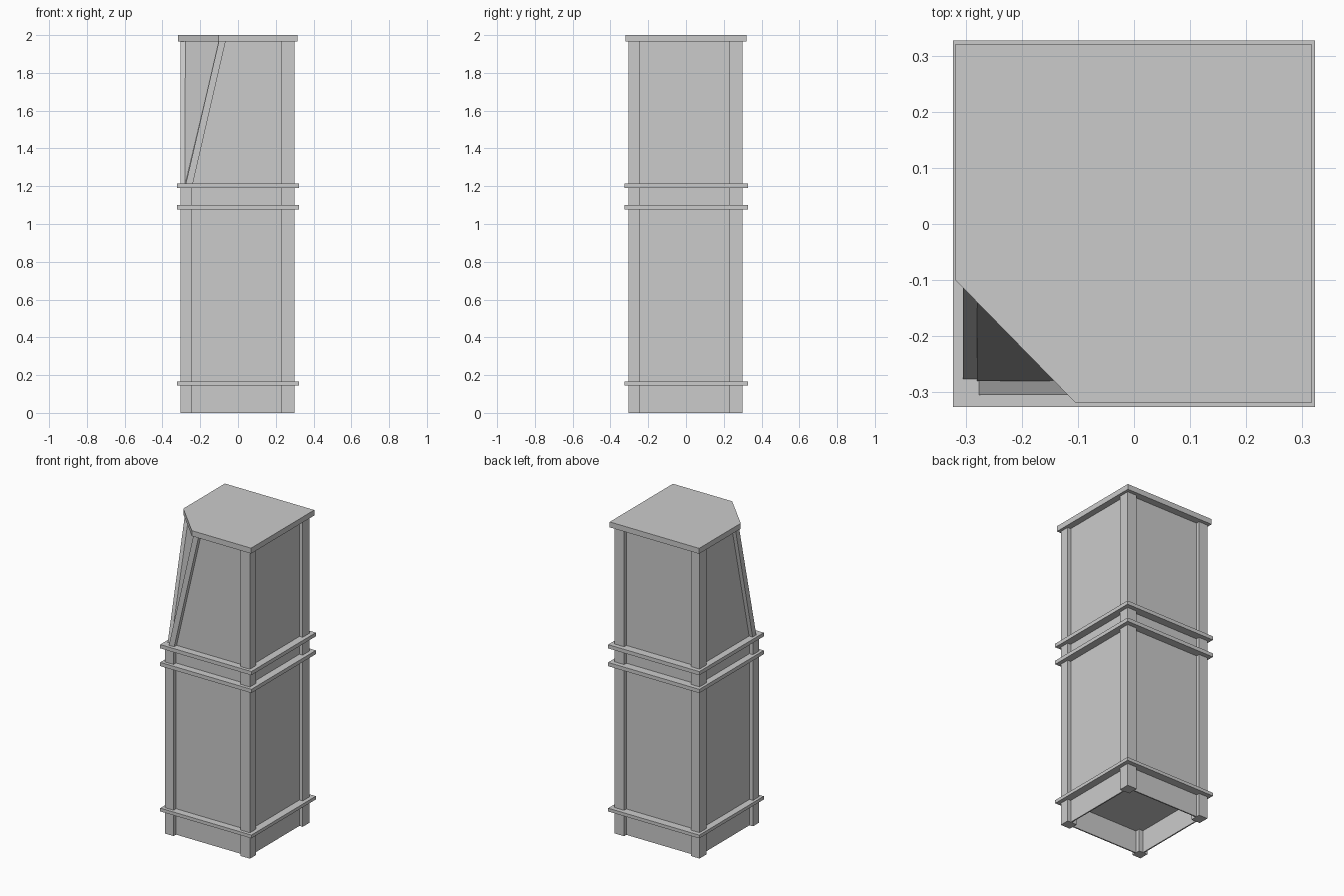
import bpy
import bmesh
from mathutils import Vector

cube = bpy.data.objects.get("Cube")
if cube:
    bpy.data.objects.remove(cube, do_unlink=True)

# One plain grey for the whole pillar
GREY = (0.6, 0.6, 0.6, 1.0)
grey = bpy.data.materials.new("plain_grey")
grey.use_nodes = True
grey.diffuse_color = GREY
grey.node_tree.nodes["Principled BSDF"].inputs["Base Color"].default_value = GREY


def finish(name, bm):
    bmesh.ops.recalc_face_normals(bm, faces=bm.faces)
    mesh = bpy.data.meshes.new(name)
    bm.to_mesh(mesh)
    bm.free()
    mesh.materials.append(grey)
    obj = bpy.data.objects.new(name, mesh)
    bpy.context.collection.objects.link(obj)
    return obj


def extruded(name, outline, direction):
    """Solid made by sweeping a flat outline along a direction."""
    bm = bmesh.new()
    face = bm.faces.new([bm.verts.new(p) for p in outline])
    swept = bmesh.ops.extrude_face_region(bm, geom=[face], use_keep_orig=True)
    verts = [g for g in swept["geom"] if isinstance(g, bmesh.types.BMVert)]
    bmesh.ops.translate(bm, verts=verts, vec=direction)
    return finish(name, bm)


def box(name, x0, x1, y0, y1, z0, z1):
    outline = [(x0, y0, z0), (x1, y0, z0), (x1, y1, z0), (x0, y1, z0)]
    return extruded(name, outline, (0, 0, z1 - z0))


LOW, HIGH = -0.28, 0.275          # panel faces
OUT_LOW, OUT_HIGH = -0.305, 0.298  # outer faces of the posts
IN_LOW, IN_HIGH = -0.243, 0.23     # inner faces of the posts
SKIRT, LEDGE, CAP = 0.15, 1.21, 1.965

# Panelled body, with the front right corner sliced off on a slope
bm = bmesh.new()
bmesh.ops.create_cube(bm, size=1)
for v in bm.verts:
    v.co.x = LOW if v.co.x < 0 else HIGH
    v.co.y = LOW if v.co.y < 0 else HIGH
    v.co.z = SKIRT if v.co.z < 0 else CAP
foot = Vector((LOW, LOW, LEDGE))
front_top = Vector((-0.1, LOW, CAP))
side_top = Vector((LOW, -0.1, CAP))
normal = (front_top - foot).cross(side_top - foot)
if normal.x > 0:
    normal.negate()
cut = bmesh.ops.bisect_plane(bm, geom=bm.verts[:] + bm.edges[:] + bm.faces[:],
                             plane_co=foot, plane_no=normal, clear_outer=True)
edges = [e for e in bm.edges if e.is_boundary]
bmesh.ops.holes_fill(bm, edges=edges)
finish("panelled_body", bm)

# Hollow skirt below the body
T = 0.008
box("skirt_front", LOW, HIGH, LOW, LOW + T, 0, SKIRT)
box("skirt_back", LOW, HIGH, HIGH - T, HIGH, 0, SKIRT)
box("skirt_right", LOW, LOW + T, LOW + T, HIGH - T, 0, SKIRT)
box("skirt_left", HIGH - T, HIGH, LOW + T, HIGH - T, 0, SKIRT)

# Corner posts; the one under the sliced corner stops at the upper band
spans = {"low": (OUT_LOW, IN_LOW), "high": (IN_HIGH, OUT_HIGH)}
for side, sx in (("right", "low"), ("left", "high")):
    for end, sy in (("front", "low"), ("back", "high")):
        top = LEDGE if (side, end) == ("right", "front") else CAP
        box(f"{end}_{side}_post", *spans[sx], *spans[sy], 0, top)

# Sloping trims beside the sliced corner
slope = [(-0.277, LEDGE), (-0.24, LEDGE), (-0.066, CAP), (-0.102, CAP)]
depth = LOW - OUT_LOW + 0.004
extruded("front_sloping_trim", [(a, OUT_LOW, z) for a, z in slope], (0, depth, 0))
extruded("side_sloping_trim", [(OUT_LOW, a, z) for a, z in slope], (depth, 0, 0))

# Horizontal bands
for name, z0, z1 in (("lower_band", 0.145, 0.166), ("middle_band", 1.076, 1.1),
                     ("upper_band", 1.19, 1.214)):
    box(name, -0.323, 0.323, -0.326, 0.327, z0, z1)

# Cap plate with its corner cut
cap = [(-0.318, -0.1), (-0.104, -0.319), (0.316, -0.319), (0.316, 0.321), (-0.318, 0.321)]
extruded("cap_plate", [(x, y, CAP) for x, y in cap], (0, 0, 2 - CAP))
